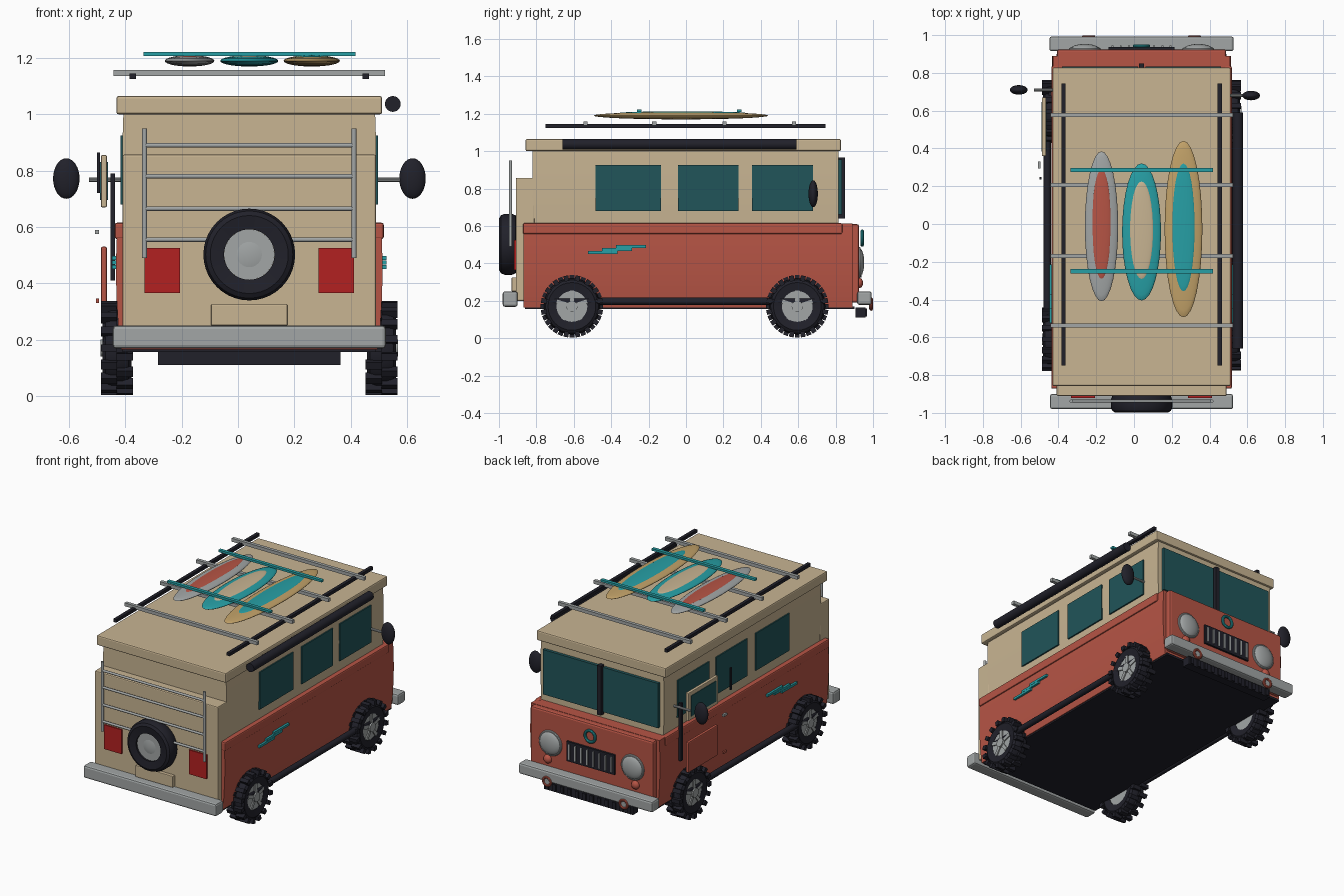
import bpy, bmesh, math
from mathutils import Matrix

old = bpy.data.objects.get("Cube")
if old:
    bpy.data.objects.remove(old)

CX = 0.04  # centre line of the van


def material(name, *rgb):
    m = bpy.data.materials.new(name)
    m.use_nodes = True
    m.diffuse_color = (*rgb, 1)
    m.node_tree.nodes["Principled BSDF"].inputs["Base Color"].default_value = (*rgb, 1)
    return m


CREAM = material("cream paint", 0.58, 0.46, 0.29)
RED = material("coral paint", 0.47, 0.09, 0.06)
GLASS = material("dark teal glass", 0.015, 0.09, 0.1)
TEAL = material("bright teal", 0.02, 0.35, 0.38)
SILVER = material("silver", 0.36, 0.38, 0.38)
BLACK = material("black rubber", 0.015, 0.015, 0.023)
LAMP = material("lamp red", 0.45, 0.015, 0.015)
TAN = material("tan wood", 0.54, 0.36, 0.14)


def finish(bm, name, mat, smooth=False):
    bmesh.ops.recalc_face_normals(bm, faces=bm.faces)
    me = bpy.data.meshes.new(name)
    bm.to_mesh(me)
    bm.free()
    me.materials.append(mat)
    ob = bpy.data.objects.new(name, me)
    bpy.context.collection.objects.link(ob)
    if smooth:
        bpy.ops.object.select_all(action='DESELECT')
        ob.select_set(True)
        bpy.context.view_layer.objects.active = ob
        bpy.ops.object.shade_smooth_by_angle(angle=math.radians(35))
    return ob


def box(name, mat, x, y, z, bevel=0):
    """Box from (min, max) ranges."""
    bm = bmesh.new()
    mid = [(r[0] + r[1]) / 2 for r in (x, y, z)]
    size = [r[1] - r[0] for r in (x, y, z)]
    bmesh.ops.create_cube(bm, size=1, matrix=Matrix.Translation(mid) @ Matrix.Diagonal((*size, 1)))
    if bevel:
        bmesh.ops.bevel(bm, geom=bm.edges[:], offset=bevel, segments=2, profile=0.5, affect='EDGES')
    return finish(bm, name, mat)


AXES = {'X': Matrix.Rotation(math.pi / 2, 4, 'Y'),
        'Y': Matrix.Rotation(-math.pi / 2, 4, 'X'), 'Z': Matrix()}


def tube(name, mat, at, axis, r, length, r2=None, sides=24):
    bm = bmesh.new()
    bmesh.ops.create_cone(bm, cap_ends=True, segments=sides, radius1=r,
                          radius2=r if r2 is None else r2, depth=length,
                          matrix=Matrix.Translation(at) @ AXES[axis])
    return finish(bm, name, mat, True)


def ball(name, mat, at, radii):
    bm = bmesh.new()
    bmesh.ops.create_uvsphere(bm, u_segments=32, v_segments=16, radius=1,
                              matrix=Matrix.Translation(at) @ Matrix.Diagonal((*radii, 1)))
    return finish(bm, name, mat, True)


def lathe(name, mat, at, axis, profile, steps=32):
    """Spin closed (radius, offset) profile about an axis."""
    bm = bmesh.new()
    vs = [bm.verts.new((r, 0, h)) for r, h in profile]
    es = [bm.edges.new((vs[i - 1], vs[i])) for i in range(len(vs))]
    bmesh.ops.spin(bm, geom=vs + es, cent=(0, 0, 0), axis=(0, 0, 1),
                   angle=math.tau, steps=steps)
    bmesh.ops.remove_doubles(bm, verts=bm.verts, dist=1e-5)
    bmesh.ops.transform(bm, matrix=Matrix.Translation(at) @ AXES[axis], verts=bm.verts)
    return finish(bm, name, mat, True)


def ring(name, mat, at, axis, r, thick):
    n = 10
    prof = [(r + thick * math.cos(i * math.tau / n), thick * math.sin(i * math.tau / n)) for i in range(n)]
    return lathe(name, mat, at, axis, prof)


def shell(name, mat, profile, y0, y1):
    """Mirrored (half width, height) section extended along y."""
    bm = bmesh.new()
    pts = [(CX + w, z) for w, z in profile] + [(CX - w, z) for w, z in reversed(profile)]
    f = bm.faces.new([bm.verts.new((x, y0, z)) for x, z in pts])
    out = bmesh.ops.extrude_face_region(bm, geom=[f])
    bmesh.ops.translate(bm, vec=(0, y1 - y0, 0),
                        verts=[v for v in out['geom'] if isinstance(v, bmesh.types.BMVert)])
    return finish(bm, name, mat, True)


def wide(half):
    return (CX - half, CX + half)


def sided(s, a, b):
    return tuple(sorted((CX + s * a, CX + s * b)))


# Body shell
shell("lower_body", RED, [(0.455, 0.165), (0.465, 0.24), (0.471, 0.34), (0.474, 0.44),
                          (0.472, 0.53), (0.468, 0.612)], -0.87, 0.89)
shell("upper_body", CREAM, [(0.446, 0.6), (0.449, 0.7), (0.451, 0.8), (0.45, 0.92), (0.447, 1.01)],
      -0.82, 0.815)
box("roof", CREAM, wide(0.472), (-0.858, 0.828), (1.0, 1.065), 0.008)
box("nose_panel", RED, wide(0.448), (0.86, 0.925), (0.19, 0.61), 0.012)
box("tailgate", CREAM, wide(0.45), (-0.91, -0.81), (0.2, 0.857), 0.006)
box("floor", BLACK, wide(0.45), (-0.86, 0.9), (0.155, 0.17))

# Bumpers and winch
box("rear_bumper", SILVER, wide(0.485), (-0.98, -0.9), (0.168, 0.25), 0.012)
box("nose_bumper", SILVER, wide(0.488), (0.915, 0.993), (0.178, 0.25), 0.012)
box("winch", BLACK, wide(0.325), (0.905, 0.96), (0.11, 0.165))
for i in range(12):
    x = CX - 0.3 + i * 0.6 / 11
    box("winch_rib", BLACK, (x - 0.012, x + 0.012), (0.955, 0.968), (0.115, 0.16))

# Parts on both sides
for s in (1, -1):
    for y0, y1 in ((-0.483, -0.134), (-0.043, 0.28), (0.354, 0.68)):
        box("side_window", GLASS, sided(s, 0.44, 0.458), (y0, y1), (0.68, 0.925))
    box("belt_line", RED, sided(s, 0.44, 0.478), (-0.872, 0.836), (0.557, 0.615), 0.008)
    tube("side_step", BLACK, (CX + s * 0.505, 0, 0.198), 'X', 0.018, 0.001)
    tube("side_step_bar", BLACK, (CX + s * 0.5, 0, 0.198), 'Y', 0.02, 1.48, sides=12)
    for i in range(3):
        y, z = -0.525 + i * 0.075, 0.45 + i * 0.016
        box("side_stripe", TEAL, sided(s, 0.47, 0.487), (y, y + 0.16), (z, z + 0.015))
    # Windscreen pane and lamps
    box("windscreen", GLASS, sided(s, 0.02, 0.42), (0.81, 0.835), (0.66, 0.955))
    ball("headlight", SILVER, (CX + s * 0.3, 0.925, 0.405), (0.077, 0.028, 0.077))
    ring("headlight_rim", SILVER, (CX + s * 0.3, 0.925, 0.405), 'Y', 0.075, 0.009)
    ball("turn_signal", RED, (CX + s * 0.32, 0.925, 0.295), (0.028, 0.022, 0.028))
    ring("fog_ring", RED, (CX + s * 0.28, 0.99, 0.182), 'Y', 0.027, 0.009)
    tube("fog_lamp", SILVER, (CX + s * 0.28, 0.985, 0.182), 'Y', 0.025, 0.015)
    # Mirror
    my = 0.68 if s > 0 else 0.71
    ball("mirror", BLACK, (CX + s * 0.61 - (0.04 if s < 0 else 0.03), my, 0.772), (0.047, 0.025, 0.072))
    tube("mirror_arm", SILVER, (CX + s * 0.505, my, 0.768), 'X', 0.008, 0.13, sides=10)
    # Tail lights and roof rails
    box("tail_light", LAMP, sided(s, 0.246, 0.373), (-0.92, -0.9), (0.365, 0.525))
    box("roof_rail", BLACK, sided(s, 0.403, 0.425), (-0.75, 0.745), (1.125, 1.145))
    tube("ladder_post", SILVER, (CX + s * 0.372, -0.938, 0.72), 'Z', 0.009, 0.46, sides=12)

# Nose details
box("windscreen_bar", BLACK, wide(0.014), (0.81, 0.85), (0.64, 0.965))
ring("nose_emblem", TEAL, (CX, 0.942, 0.535), 'Y', 0.037, 0.009)
box("grille", BLACK, wide(0.175), (0.9, 0.938), (0.325, 0.455))
for i in range(8):
    x = CX - 0.154 + i * 0.044
    box("grille_bar", SILVER, (x - 0.005, x + 0.005), (0.93, 0.944), (0.34, 0.44))

# Rear rack, spare wheel, number plate
for z in (0.555, 0.665, 0.78, 0.89):
    tube("ladder_rung", SILVER, (CX, -0.938, z), 'X', 0.008, 0.745, sides=12)
box("number_plate", CREAM, wide(0.136), (-0.932, -0.9), (0.25, 0.325), 0.004)
TYRE = [(0.55, -0.85), (0.85, -1), (0.95, -0.8), (1, -0.4), (1, 0.4), (0.95, 0.8), (0.85, 1), (0.55, 0.85)]
lathe("spare_tyre", BLACK, (CX, -0.95, 0.502), 'Y', [(r * 0.163, h * 0.049) for r, h in TYRE], 40)
tube("spare_hub", SILVER, (CX, -0.95, 0.502), 'Y', 0.09, 0.06)
tube("spare_cap", SILVER, (CX, -0.983, 0.502), 'Y', 0.0, 0.024, 0.072)

# Wheels with chunky treads
for s in (1, -1):
    for y in (-0.61, 0.595):
        at = (CX + s * 0.47, y, 0.17)
        lathe("tyre", BLACK, at, 'X', [(r * 0.15, h * 0.052) for r, h in TYRE])
        tube("wheel_rim", SILVER, at, 'X', 0.09, 0.085)
        tube("wheel_cap", SILVER, (at[0] + s * 0.048, y, 0.17), 'X', 0.03, 0.02)
        bm = bmesh.new()
        for i in range(5):
            spin = Matrix.Rotation(i * math.tau / 5, 4, 'X')
            bmesh.ops.create_cube(bm, size=1, matrix=Matrix.Translation((at[0] + s * 0.044, y, 0.17)) @ spin
                                  @ Matrix.Translation((0, 0, 0.05)) @ Matrix.Diagonal((0.012, 0.022, 0.07, 1)))
        finish(bm, "wheel_spokes", SILVER)
        bm = bmesh.new()
        for i in range(32):
            spin = Matrix.Rotation(i * math.tau / 32, 4, 'X')
            side = 0.028 if i % 2 else -0.028
            bmesh.ops.create_cube(bm, size=1, matrix=Matrix.Translation(at) @ spin
                                  @ Matrix.Translation((side, 0, 0.152)) @ Matrix.Diagonal((0.058, 0.026, 0.03, 1)))
        finish(bm, "tyre_treads", BLACK)

# Side door standing off the right side
box("door_upper", CREAM, (-0.487, -0.466), (0.36, 0.67), (0.67, 0.855), 0.004)
box("door_window", GLASS, (-0.491, -0.462), (0.385, 0.645), (0.695, 0.83))
box("door_lower", RED, (-0.487, -0.466), (0.36, 0.67), (0.33, 0.53), 0.006)
box("door_edge", BLACK, (-0.453, -0.437), (0.68, 0.7), (0.41, 0.79))
box("door_grip", BLACK, (-0.501, -0.491), (0.235, 0.25), (0.72, 0.865))
box("door_handle", SILVER, (-0.508, -0.494), (0.295, 0.33), (0.575, 0.59))
box("door_step", RED, (-0.505, -0.494), (0.295, 0.33), (0.33, 0.345))

# Roof load: awning, cross bars, boards, straps
tube("awning", BLACK, (0.55, -0.035, 1.037), 'Y', 0.028, 1.25)
for y in (-0.538, -0.17, 0.206, 0.577):
    box("cross_bar", SILVER, wide(0.483), (y - 0.011, y + 0.011), (1.136, 1.158))
for x, y, w, l, base, inlay, iy, iw, il in (
        (-0.172, -0.012, 0.088, 0.397, SILVER, RED, 0.0, 0.05, 0.29),
        (0.04, -0.042, 0.103, 0.363, TEAL, CREAM, -0.033, 0.062, 0.258),
        (0.262, -0.027, 0.1, 0.467, TAN, TEAL, -0.018, 0.06, 0.338)):
    ball("surfboard", base, (x, y, 1.19), (w, l, 0.02))
    ball("board_inlay", inlay, (x, iy, 1.2045), (iw, il, 0.008))
for y in (-0.25, 0.285):
    box("board_strap", TEAL, (-0.335, 0.418), (y - 0.011, y + 0.011), (1.208, 1.222))
